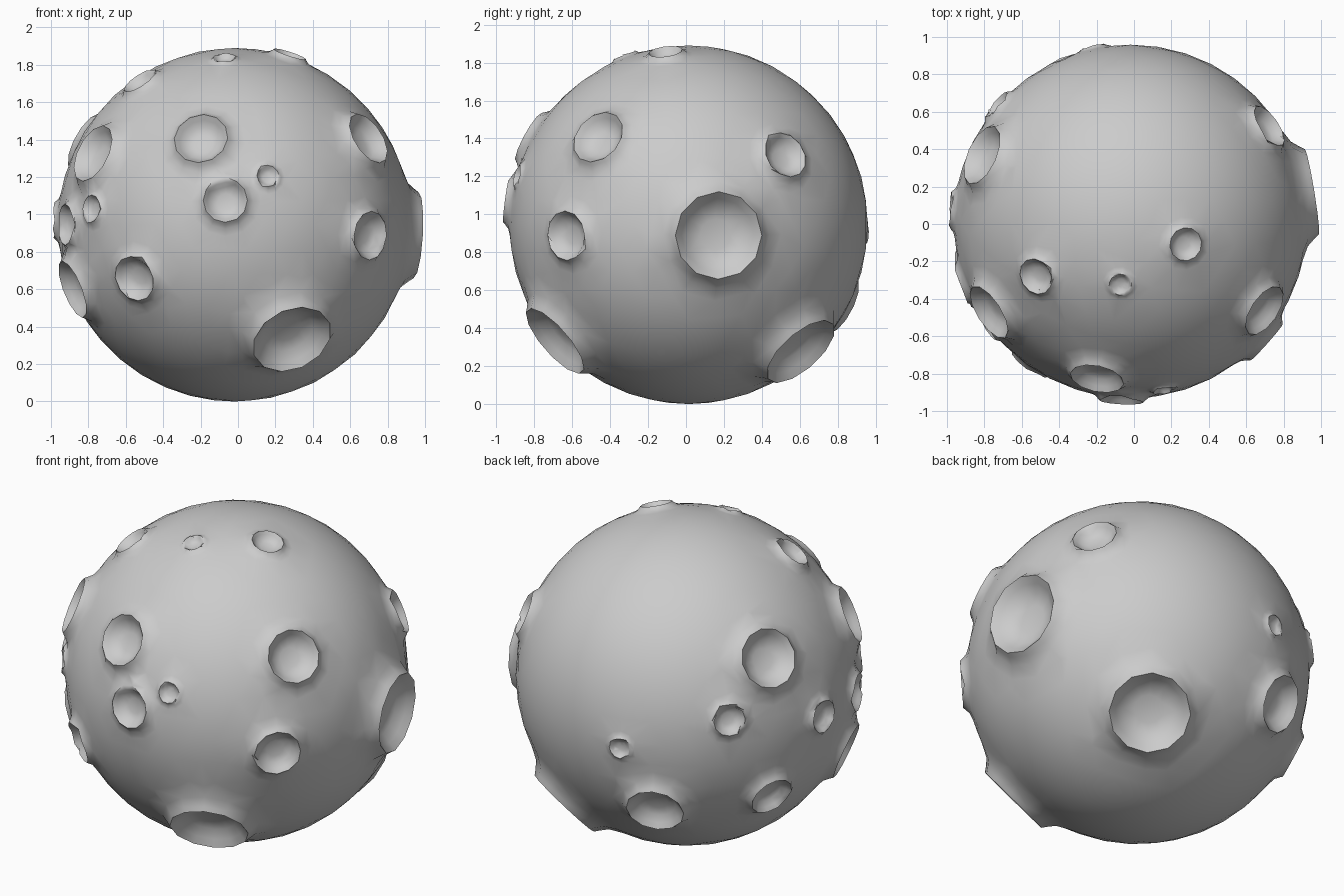
import bpy, bmesh, math
from mathutils import Vector

if "Cube" in bpy.data.objects:
    bpy.data.objects.remove(bpy.data.objects["Cube"])

R = 0.945                               # base sphere radius
CENTRE = Vector((-0.012, 0.01, 0.945))

# craters: direction from the sphere centre, rim radius
CRATERS = [
    (-.18, -.84, .46, .145), (-.05, -.96, .13, .118), (.18, -.92, .265, .06),
    (-.53, -.75, -.285, .123), (-.765, -.573, .085, .075), (-.765, -.49, .385, .16),
    (-.91, -.35, 0, .11), (-.865, -.29, -.345, .16), (.30, -.69, -.6, .215),
    (.73, -.65, -.058, .13), (.72, -.48, .465, .148), (.95, .155, -.055, .225),
    (.755, .52, .375, .125), (.40, .575, -.65, .22), (.29, -.12, .90, .09),
    (-.055, -.335, .89, .06), (-.50, -.29, .76, .1), (-.785, .35, .44, .165),
    (-.716, .621, .151, .09), (-.203, .936, -.04, .062), (-.343, .795, -.42, .16),
    (-.807, .351, -.382, .125), (-.957, .063, .025, .095),
]
# crater profile: distance from its axis and height, both in rim radii
PROFILE = [(0, -.26), (.4, -.22), (.7, -.12), (.87, .1), (1, .29), (1.1, .2), (1.3, .06), (1.65, 0)]
SIDES = 12

craters = [(Vector(c[:3]).normalized(), c[3]) for c in CRATERS]


def reach(d, crater):
    """Distance of direction d from a crater axis, in rim radii."""
    axis, r = crater
    return d.angle(axis) * 0.975 / r


# smooth ground between the craters
ico = bmesh.new()
bmesh.ops.create_icosphere(ico, subdivisions=4, radius=1)
points = []
for v in ico.verts:
    d = v.co.normalized()
    if all(reach(d, c) > 1.75 for c in craters):
        points.append((d, 0))
ico.free()

# rings of each crater
for c in craters:
    axis, r = c
    side = axis.cross(Vector((0, 0, 1))).normalized()
    up = side.cross(axis)
    others = [o for o in craters if o is not c]
    for k, h in PROFILE:
        a = k * r / 0.975
        for i in range(SIDES if k else 1):
            t = math.tau * i / SIDES
            d = axis * math.cos(a) + (side * math.cos(t) + up * math.sin(t)) * math.sin(a)
            if k <= 1.05 or all(reach(d, o) > 1.35 for o in others):
                points.append((d, h * r))

# skin all directions on the unit sphere, then push each point to its height
bm = bmesh.new()
layer = bm.verts.layers.float.new("height")
for d, h in points:
    bm.verts.new(d)[layer] = h
bmesh.ops.convex_hull(bm, input=bm.verts[:])
for v in bm.verts:
    v.co = v.co.normalized() * (R + v[layer]) + CENTRE
bmesh.ops.recalc_face_normals(bm, faces=bm.faces[:])

# centre on the axes and stand on the floor
lo = [min(v.co[i] for v in bm.verts) for i in range(3)]
hi = [max(v.co[i] for v in bm.verts) for i in range(3)]
bmesh.ops.translate(bm, verts=bm.verts[:], vec=(-(lo[0] + hi[0]) / 2, -(lo[1] + hi[1]) / 2, -lo[2]))

mesh = bpy.data.meshes.new("cratered_moon")
bm.to_mesh(mesh)
bm.free()
moon = bpy.data.objects.new("cratered_moon", mesh)
bpy.context.collection.objects.link(moon)
bpy.context.view_layer.objects.active = moon
moon.select_set(True)
bpy.ops.object.shade_smooth_by_angle(angle=math.radians(65))
